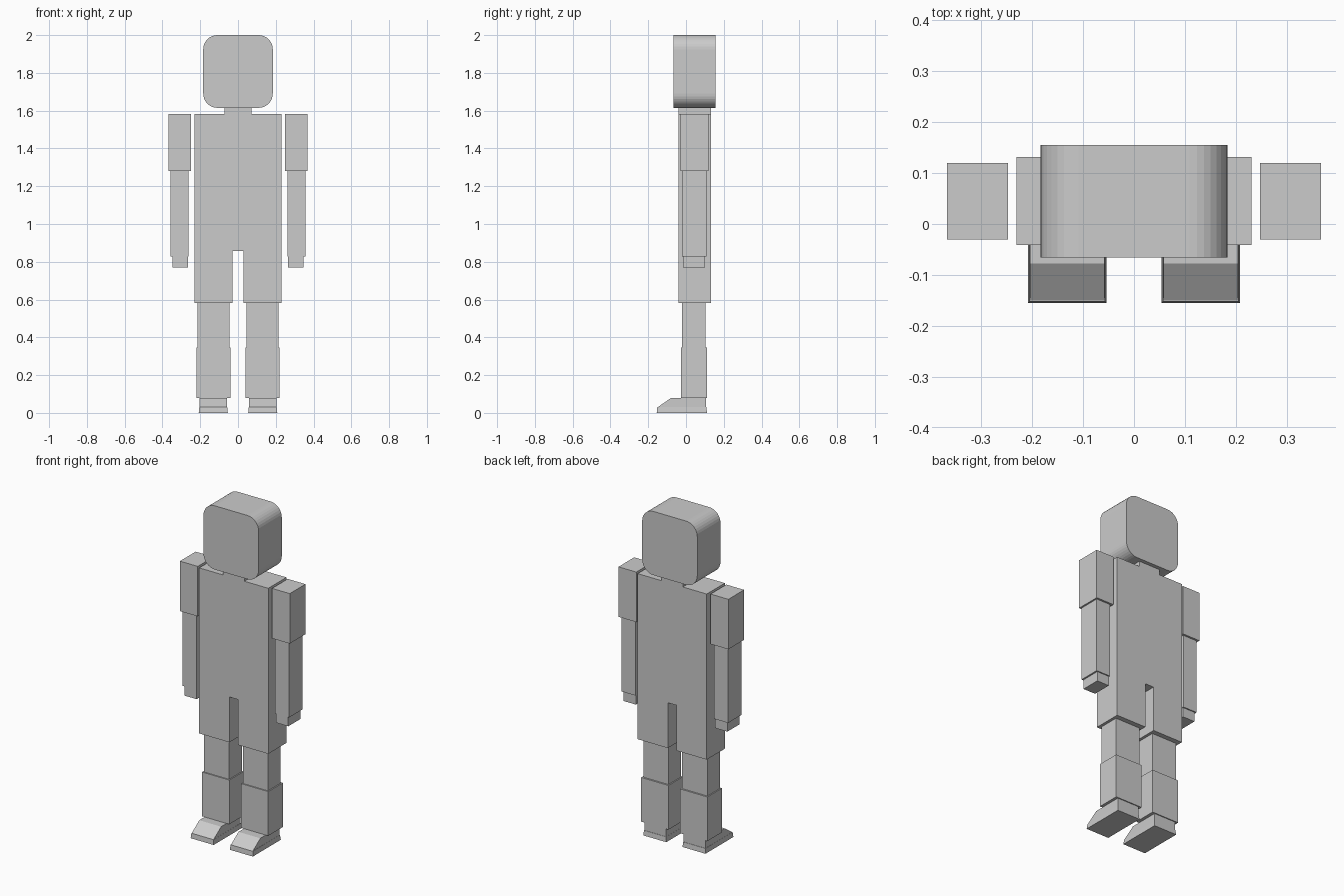
import bpy, bmesh, math

cube = bpy.data.objects.get("Cube")
if cube:
    bpy.data.objects.remove(cube, do_unlink=True)

grey = bpy.data.materials.new("plain_grey")
grey.use_nodes = True
colour = (0.6, 0.6, 0.6, 1.0)
grey.diffuse_color = colour
grey.node_tree.nodes["Principled BSDF"].inputs["Base Color"].default_value = colour


def finish(name, bm):
    bmesh.ops.recalc_face_normals(bm, faces=bm.faces)
    mesh = bpy.data.meshes.new(name)
    bm.to_mesh(mesh)
    bm.free()
    mesh.materials.append(grey)
    obj = bpy.data.objects.new(name, mesh)
    bpy.context.collection.objects.link(obj)
    return obj


def loft(name, ring_a, ring_b):
    """Solid between two matching rings of points."""
    bm = bmesh.new()
    a = [bm.verts.new(p) for p in ring_a]
    b = [bm.verts.new(p) for p in ring_b]
    n = len(a)
    bm.faces.new(a)
    bm.faces.new(b[::-1])
    for i in range(n):
        bm.faces.new((a[i], b[i], b[(i + 1) % n], a[(i + 1) % n]))
    return finish(name, bm)


def rect(x0, x1, y0, y1, z):
    return [(x0, y0, z), (x1, y0, z), (x1, y1, z), (x0, y1, z)]


def box(name, x, y, z):
    return loft(name, rect(*x, *y, z[0]), rect(*x, *y, z[1]))


def front_profile(name, points, y0, y1):
    return loft(name, [(x, y0, z) for x, z in points], [(x, y1, z) for x, z in points])


# Head: rounded square seen from the front
R, HW, Z0, Z1, STEPS = 0.075, 0.184, 1.615, 2.0, 8
head = []
for k, (cx, cz) in enumerate([(HW - R, Z1 - R), (R - HW, Z1 - R), (R - HW, Z0 + R), (HW - R, Z0 + R)]):
    for i in range(STEPS + 1):
        a = math.pi / 2 * (k + i / STEPS)
        head.append((cx + R * math.cos(a), cz + R * math.sin(a)))
front_profile("head", head, -0.066, 0.155)

# Torso with neck, and the slot between the thighs
half = [(0.072, 1.617), (0.072, 1.583), (0.231, 1.583), (0.231, 0.583), (0.029, 0.583), (0.029, 0.857)]
front_profile("torso", half + [(-x, z) for x, z in reversed(half)], -0.041, 0.132)

# Limbs: name, x range on the left side, y range, z range
LIMBS = [
    ("upper_arm", (0.248, 0.367), (-0.030, 0.120), (1.281, 1.583)),
    ("forearm", (0.262, 0.357), (-0.021, 0.108), (0.829, 1.281)),
    ("hand", (0.265, 0.347), (-0.016, 0.101), (0.771, 0.829)),
    ("upper_leg", (0.046, 0.214), (-0.020, 0.102), (0.347, 0.583)),
    ("shin", (0.039, 0.221), (-0.027, 0.112), (0.080, 0.347)),
]
# Foot side profile with sloping toe
FOOT = [(-0.150, 0.030), (-0.078, 0.080), (0.106, 0.080), (0.106, 0.030)]

for side, s in (("left", 1), ("right", -1)):
    for name, x, y, z in LIMBS:
        box(f"{side}_{name}", sorted(s * v for v in x), y, z)
    xi, xo = 0.058 * s, 0.204 * s
    loft(f"{side}_foot", [(xi, y, z) for y, z in FOOT], [(xo, y, z) for y, z in FOOT])
    # Sole flares slightly towards the ground
    loft(f"{side}_sole", rect(0.054 * s, 0.208 * s, -0.155, 0.111, 0.0),
         rect(0.057 * s, 0.205 * s, -0.152, 0.108, 0.03))
